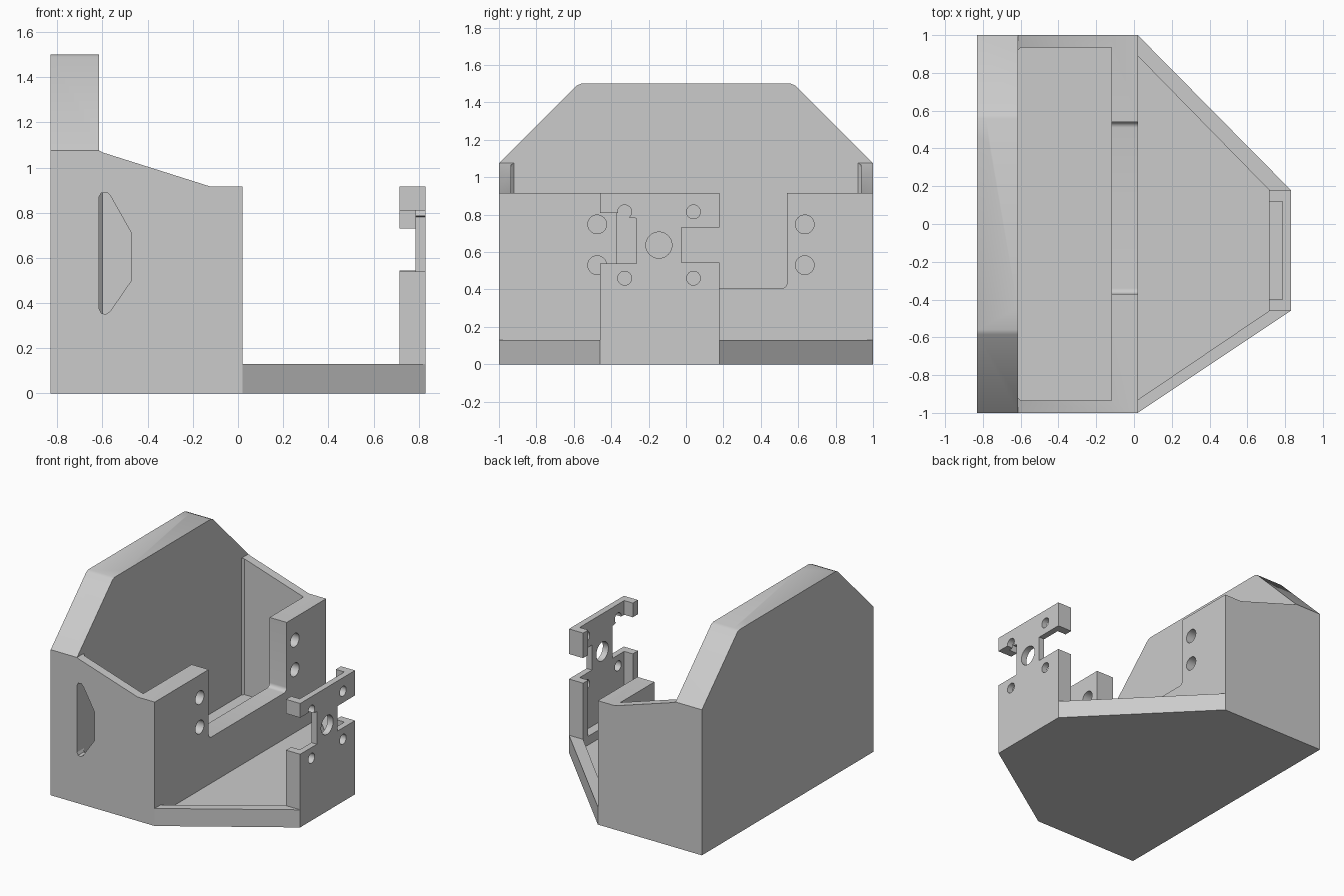
import bpy, bmesh
from math import cos, sin, pi

if "Cube" in bpy.data.objects:
    bpy.data.objects.remove(bpy.data.objects["Cube"])

grey = bpy.data.materials.new("light_grey")
grey.use_nodes = True
grey.diffuse_color = (0.6, 0.6, 0.6, 1)
grey.node_tree.nodes["Principled BSDF"].inputs["Base Color"].default_value = (0.6, 0.6, 0.6, 1)


def prism(name, axis, outline, lo, hi):
    """Extrude a 2D outline along an axis from lo to hi."""
    place = {"x": lambda u, v, d: (d, u, v),
             "y": lambda u, v, d: (u, d, v),
             "z": lambda u, v, d: (u, v, d)}[axis]
    bm = bmesh.new()
    ends = [[bm.verts.new(place(u, v, d)) for u, v in outline] for d in (lo, hi)]
    for end in ends:
        bm.faces.new(end)
    n = len(outline)
    for i in range(n):
        j = (i + 1) % n
        bm.faces.new((ends[0][i], ends[0][j], ends[1][j], ends[1][i]))
    bmesh.ops.recalc_face_normals(bm, faces=bm.faces)
    mesh = bpy.data.meshes.new(name)
    bm.to_mesh(mesh)
    bm.free()
    mesh.materials.append(grey)
    obj = bpy.data.objects.new(name, mesh)
    bpy.context.collection.objects.link(obj)
    return obj


def rect(u0, v0, u1, v1):
    return [(u0, v0), (u1, v0), (u1, v1), (u0, v1)]


def circle(u, v, r, n=32):
    return [(u + r * cos(2 * pi * i / n), v + r * sin(2 * pi * i / n)) for i in range(n)]


def combine(obj, axis, outline, lo, hi, operation="DIFFERENCE"):
    """Cut or intersect a part with a prism, then discard the prism."""
    tool = prism("cutter", axis, outline, lo, hi)
    mod = obj.modifiers.new("cut", "BOOLEAN")
    mod.operation, mod.solver, mod.object = operation, "EXACT", tool
    bpy.context.view_layer.objects.active = obj
    bpy.ops.object.modifier_apply(modifier=mod.name)
    bpy.data.objects.remove(tool)


# Main bin: side profile, trimmed to the chamfered back wall shape
BACK, INNER, WALL, FRONT = -0.83, -0.615, -0.12, 0.02
body = prism("bin_body", "y", [(BACK, 0), (FRONT, 0), (FRONT, 0.915), (WALL, 0.915),
                               (-0.6, 1.067), (INNER, 1.075), (INNER, 1.5), (BACK, 1.5)], -1, 1)
combine(body, "x", [(-1, 0), (1, 0), (1, 1.075), (0.585, 1.49), (0.56, 1.5),
                    (-0.56, 1.5), (-0.585, 1.49), (-1, 1.075)], -1, 1, "INTERSECT")

# Bin cavity with eased rear corners
combine(body, "z", [(INNER, -0.92), (-0.6, -0.935), (WALL, -0.935),
                    (WALL, 0.935), (-0.6, 0.935), (INNER, 0.92)], 0.065, 2)

# Front opening with rounded lower corners
R = 0.03
corner = [(R * sin(a * pi / 12), R * (1 - cos(a * pi / 12))) for a in range(7)]
notch = [(0.54 - R + u, 0.405 + v) for u, v in corner]
notch += [(0.54, 1.2), (-0.37, 1.2)]
notch += [(-0.37 + R - u, 0.405 + v) for u, v in reversed(corner)]
combine(body, "x", notch, -0.2, 0.1)

# Screw holes in the front posts
for y in (-0.475, 0.635):
    for z in (0.53, 0.748):
        combine(body, "x", circle(y, z, 0.05), -0.2, 0.1)

# Side slot in the right wall
combine(body, "y", [(INNER, 0.375), (-0.605, 0.355), (-0.585, 0.35), (-0.565, 0.365),
                    (-0.472, 0.5), (-0.472, 0.71), (-0.565, 0.875), (-0.58, 0.89),
                    (-0.605, 0.888), (INNER, 0.87)], -1.1, -0.9)

# Tapered tray with a raised rim
tray = prism("front_tray", "z", [(FRONT, -1), (0.83, -0.46), (0.83, 0.18), (FRONT, 1)], 0, 0.13)
combine(tray, "z", [(0, -0.944), (0.715, -0.46), (0.715, 0.18), (0, 0.91)], 0.065, 0.3)

# Upright mounting plate with side flanges
plate = prism("mounting_plate", "z", [(0.715, -0.46), (0.83, -0.46), (0.83, 0.18), (0.715, 0.18),
                                      (0.715, 0.12), (0.785, 0.12), (0.785, -0.4), (0.715, -0.4)],
              0.13, 0.915)
combine(plate, "x", [(-0.6, 0.54), (-0.265, 0.54), (-0.265, 0.78), (-0.33, 0.79),
                     (-0.33, 0.81), (-0.6, 0.81)], 0.6, 0.9)
combine(plate, "x", rect(-0.025, 0.545, 0.3, 0.73), 0.6, 0.9)
combine(plate, "x", circle(-0.145, 0.637, 0.07), 0.6, 0.9)
for y in (-0.328, 0.04):
    for z in (0.46, 0.815):
        combine(plate, "x", circle(y, z, 0.037), 0.6, 0.9)

# Smooth the holes while keeping flat faces crisp
bpy.ops.object.select_all(action="DESELECT")
for part in (body, tray, plate):
    part.select_set(True)
bpy.context.view_layer.objects.active = body
bpy.ops.object.shade_smooth_by_angle(angle=pi / 7)
